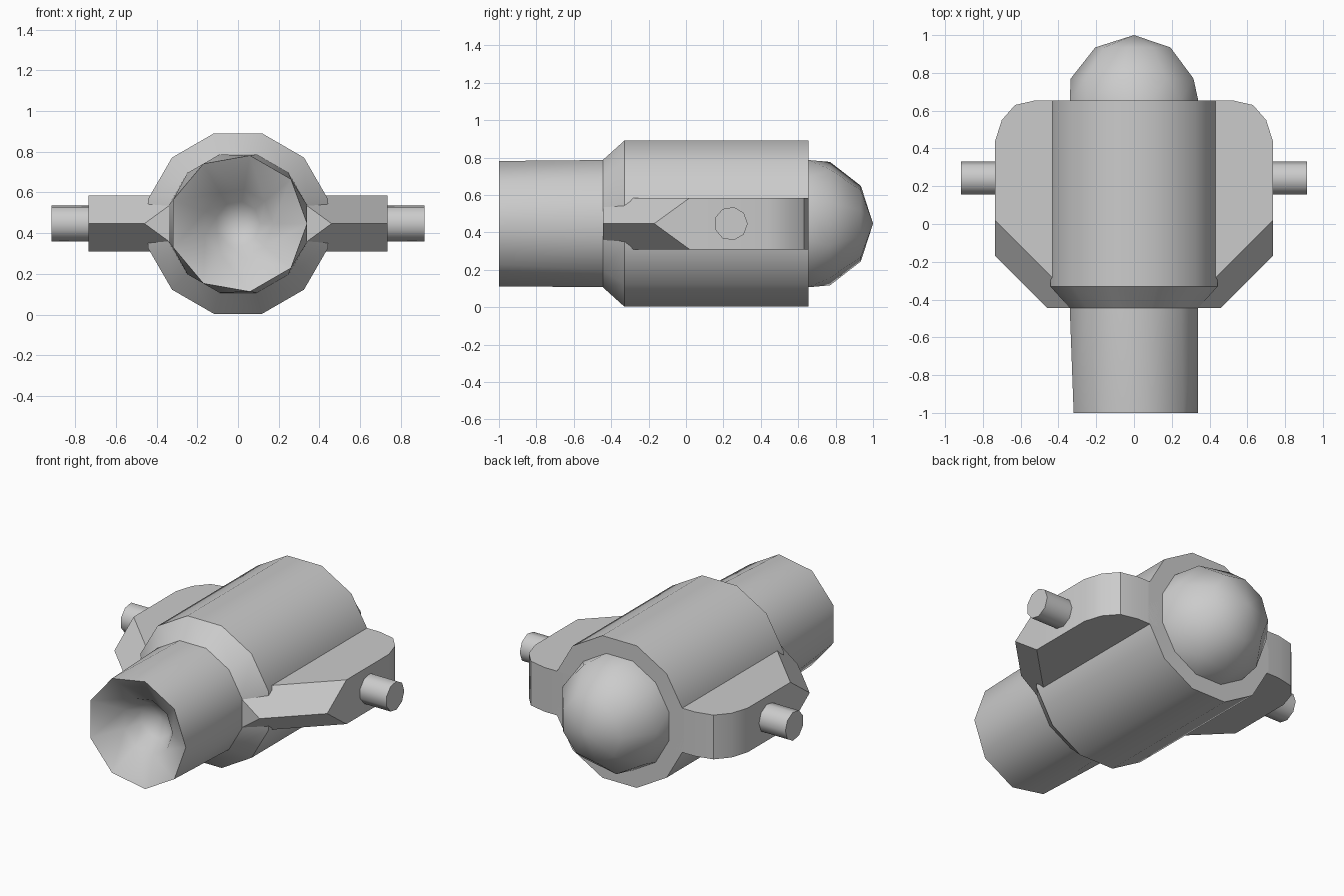
import bpy, bmesh
from math import cos, sin, radians, tau

if "Cube" in bpy.data.objects:
    bpy.data.objects.remove(bpy.data.objects["Cube"])

ZC = 0.447  # height of the main axis


def finish(name, bm, angle=41):
    mesh = bpy.data.meshes.new(name)
    bm.to_mesh(mesh)
    bm.free()
    ob = bpy.data.objects.new(name, mesh)
    bpy.context.collection.objects.link(ob)
    bpy.ops.object.select_all(action='DESELECT')
    ob.select_set(True)
    bpy.context.view_layer.objects.active = ob
    bpy.ops.object.shade_smooth_by_angle(angle=radians(angle))
    return ob


def loft(name, rings):
    """Skin rings (y, radius, sides, phase in degrees); side counts may differ."""
    bm = bmesh.new()
    prev = None
    for y, r, n, phase in rings:
        ang = [radians(phase) + tau * i / n for i in range(n + 1)]
        vs = [bm.verts.new((r * cos(a), y, ZC + r * sin(a))) for a in ang[:n]]
        cur = (vs, ang)
        if prev:
            (A, aa), (B, ba) = prev, cur
            na, nb = len(A), len(B)
            i = j = 0
            enda = 0 if na == 1 else na
            endb = 0 if nb == 1 else nb
            while i < enda or j < endb:
                ta = aa[i + 1] if i < enda else 99
                tb = ba[j + 1] if j < endb else 99
                di, dj = int(ta < tb + 1e-5), int(tb < ta + 1e-5)
                face = [A[i % na], B[j % nb]]
                if dj:
                    face.append(B[(j + 1) % nb])
                if di:
                    face.append(A[(i + 1) % na])
                bm.faces.new(face)
                i, j = i + di, j + dj
        prev = cur
    return finish(name, bm)


# Nozzle tube with conical mouth and rounded inner cup
loft("nozzle", [(-0.76, 0, 1, 0), (-0.80, 0.11, 9, 0), (-0.89, 0.172, 9, 0),
                (-1.0, 0.34, 9, 0), (-0.445, 0.352, 12, 15)])

# Twelve-sided barrel with front bevel and flat rear rim
loft("barrel", [(-0.445, 0.352, 12, 15), (-0.33, 0.459, 12, 15),
                (0.655, 0.459, 12, 15), (0.655, 0.352, 12, 15)])

# Rear dome
loft("rear_dome", [(0.655, 0.352, 12, 15), (0.77, 0.335, 9, 20),
                   (0.935, 0.205, 9, 20), (1.0, 0, 1, 0)])

# Side fins: rounded rear corner, knife edge at the front
H = 0.138
OUTLINE = [(0.27, 0.655), (0.52, 0.655), (0.63, 0.63), (0.70, 0.55),
           (0.735, 0.44), (0.735, 0.02), (0.27, -0.445)]
for side, sx in (("left", -1), ("right", 1)):
    bm = bmesh.new()
    pts = [(x, y, ZC + s * H) for x, y in OUTLINE for s in (-1, 1)]
    pts += [(0.735, -0.17, ZC), (0.46, -0.445, ZC)]
    for x, y, z in pts:
        bm.verts.new((sx * x, y, z))
    bmesh.ops.convex_hull(bm, input=bm.verts)
    bmesh.ops.dissolve_limit(bm, angle_limit=radians(1), verts=bm.verts, edges=bm.edges)
    bmesh.ops.recalc_face_normals(bm, faces=bm.faces)
    finish(side + "_fin", bm, 35)

    # Pivot pin
    bm = bmesh.new()
    ring = [bm.verts.new((sx * 0.70, 0.24 + 0.09 * cos(tau * i / 9),
                          ZC + 0.09 * sin(tau * i / 9))) for i in range(9)]
    base = bm.faces.new(ring)
    ext = bmesh.ops.extrude_face_region(bm, geom=[base], use_keep_orig=True)
    moved = [v for v in ext["geom"] if isinstance(v, bmesh.types.BMVert)]
    bmesh.ops.translate(bm, vec=(sx * 0.217, 0, 0), verts=moved)
    bmesh.ops.recalc_face_normals(bm, faces=bm.faces)
    finish(side + "_pin", bm)
